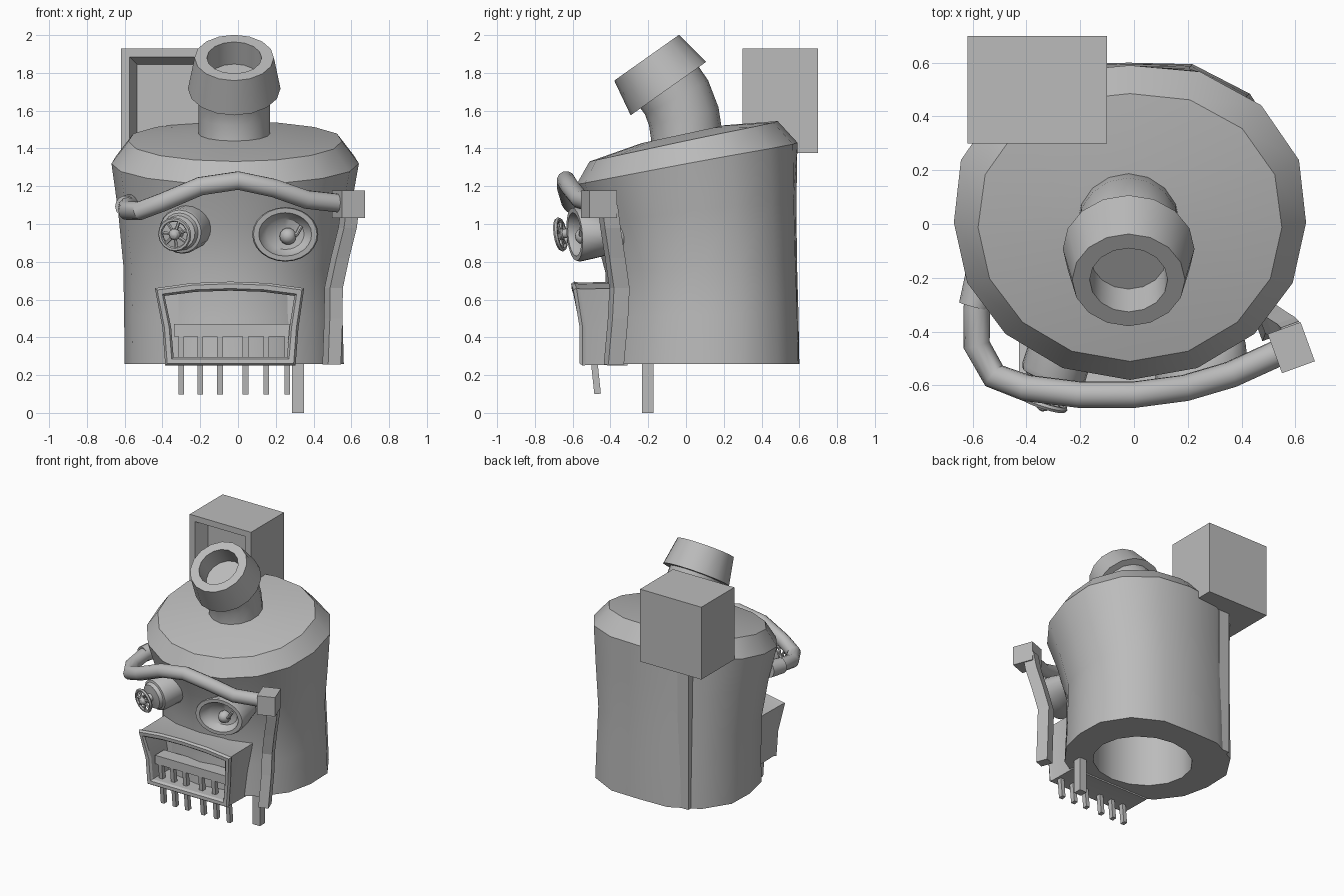
import bpy, bmesh, math
from mathutils import Vector, Matrix

cube = bpy.data.objects.get("Cube")
if cube:
    bpy.data.objects.remove(cube)

grey = bpy.data.materials.new("plain_grey")
grey.use_nodes = True
grey.diffuse_color = (0.5, 0.5, 0.5, 1)
grey.node_tree.nodes["Principled BSDF"].inputs["Base Color"].default_value = (0.5, 0.5, 0.5, 1)


def finish(name, bm, smooth=True):
    bmesh.ops.recalc_face_normals(bm, faces=bm.faces)
    mesh = bpy.data.meshes.new(name)
    bm.to_mesh(mesh)
    bm.free()
    mesh.materials.append(grey)
    ob = bpy.data.objects.new(name, mesh)
    bpy.context.collection.objects.link(ob)
    if smooth:
        bpy.ops.object.select_all(action='DESELECT')
        ob.select_set(True)
        bpy.context.view_layer.objects.active = ob
        bpy.ops.object.shade_smooth_by_angle(angle=math.radians(32))
    return ob


def loft(name, rings, smooth=True):
    """Skin a list of equal-length point rings and cap both ends."""
    bm = bmesh.new()
    loops = [[bm.verts.new(p) for p in ring] for ring in rings]
    n = len(loops[0])
    for a, b in zip(loops, loops[1:]):
        for i in range(n):
            j = (i + 1) % n
            bm.faces.new((a[i], a[j], b[j], b[i]))
    bm.faces.new(loops[0][::-1])
    bm.faces.new(loops[-1])
    return finish(name, bm, smooth)


def circle(n):
    return [(math.cos(t), math.sin(t)) for t in (2 * math.pi * i / n for i in range(n))]


def lathe(name, origin, axis, profile, n=20):
    """Turn (radius, height) pairs about an axis."""
    q = Vector(axis).to_track_quat('Z', 'Y')
    return loft(name, [[Vector(origin) + q @ Vector((r * c, r * s, h)) for c, s in circle(n)]
                       for r, h in profile])


def tube(name, path, radius, n=12):
    """Sweep a round section along a path."""
    pts = [Vector(p) for p in path]
    rings, q = [], None
    for i, p in enumerate(pts):
        d = (pts[min(i + 1, len(pts) - 1)] - pts[max(i - 1, 0)]).normalized()
        if q is None:
            q = d.to_track_quat('Z', 'Y')
        else:
            q = (q @ Vector((0, 0, 1))).rotation_difference(d) @ q
        rings.append([p + q @ Vector((radius * c, radius * s, 0)) for c, s in circle(n)])
    return loft(name, rings)


def box(name, centre, size, turn=0.0, tilt=0.0):
    bm = bmesh.new()
    bmesh.ops.create_cube(bm, size=1)
    m = (Matrix.Translation(centre) @ Matrix.Rotation(turn, 4, 'Z')
         @ Matrix.Rotation(tilt, 4, 'X') @ Matrix.Diagonal((*size, 1)))
    bmesh.ops.transform(bm, matrix=m, verts=bm.verts)
    return finish(name, bm, False)


# Body: drum flaring to the top, squarer at the back, slanted domed top, round well underneath
def oval(cx, cy, rx, ry, z, slope, square=0.0):
    ring = []
    for c, s in circle(16):
        k = 1 + square * abs(2 * c * s) if s > 0 else 1
        ring.append((cx + rx * c * k, cy + ry * s * k, z + slope * ry * s))
    return ring


loft("body", [
    oval(-.02, .07, .36, .33, .75, 0),
    oval(-.02, .07, .36, .33, .26, 0),
    oval(-.02, .08, .58, .52, .26, 0, .1),
    oval(-.025, .083, .578, .512, .52, .03, .095),
    oval(-.03, .08, .577, .507, .78, .07, .09),
    oval(-.02, .045, .615, .54, 1.07, .13, .075),
    oval(-.015, .005, .655, .585, 1.32, .19, .055),
    oval(-.015, -.013, .565, .498, 1.438, .215, .045),
    oval(-.015, -.013, .25, .22, 1.476, .215)])

# Chimney: bent pipe with a flared hollow collar
tube("chimney_pipe", [(-.02, .01, 1.3), (-.02, .005, 1.46), (-.02, -.012, 1.57),
                      (-.02, -.05, 1.67), (-.02, -.12, 1.77)], .19, 16)
lathe("chimney_collar", (-.02, -.093, 1.717), (0, -.577, .816),
      [(.245, 0), (.21, .2), (.145, .2), (.14, .06)], 16)


# Rear crate with a tapered recess facing forward, on a tall post
def panel(y, inset):
    x0, x1, z0, z1 = -.62 + inset, -.10 - inset, 1.375 + inset, 1.93 - inset
    return [(x0, y, z0), (x1, y, z0), (x1, y, z1), (x0, y, z1)]


loft("rear_crate", [panel(.7, 0), panel(.3, 0), panel(.3, .045), panel(.4, .085)], False)
box("rear_post", (-.36, .49, .825), (.09, .12, 1.13))

# Mouth: tapered hopper with a raised rim, a forward top lip and a recess reaching the body
OUTLINE = [(-.385, .25), (-.40, .45), (-.44, .66), (-.25, .687), (-.04, .695),
           (.16, .687), (.35, .66), (.32, .45), (.305, .25)]


def mouth_ring(sx, sz, front):
    ring = []
    for x, z in OUTLINE:
        px, pz = -.045 + (x + .045) * sx, .467 + (z - .467) * sz
        ring.append((px, front(px, pz), pz))
    return ring


def face(forward):
    return lambda x, z: -.545 - forward - (.045 - .1 * x * x if z > .6 else 0)


def rear(x, z):
    return -.31 + .1 * (z - .25)


loft("mouth_hopper", [
    mouth_ring(.97, 1, rear), mouth_ring(.97, .98, face(-.02)), mouth_ring(1, 1, face(.002)),
    mouth_ring(.97, .95, face(.018)), mouth_ring(.9, .84, face(.016)), mouth_ring(.87, .79, face(0)),
    mouth_ring(.87, .79, lambda x, z: -.35)])
box("mouth_shelf", (-.03, -.465, .437), (.62, .11, .065))
for i, x in enumerate((-.3, -.2, -.095, .04, .15, .26)):
    box(f"tooth_{i + 1}", (x, -.485, .262), (.03, .035, .325), 0, math.radians(6))

# Valve eye: stub barrel, stem and spoked hand wheel
VALVE = Vector((-.335, -.665, .945))
AIM = Vector((-.3, -.93, -.15)).normalized()
TURN = AIM.to_track_quat('Z', 'Y')
lathe("valve_barrel", VALVE, AIM, [(.12, -.32), (.122, -.12), (.115, -.1), (.1, -.095),
                                   (.09, -.07), (.03, -.06), (.02, 0)])
lathe("valve_hub", VALVE, AIM, [(.012, -.03), (.03, -.012), (.032, .005), (.02, .025), (.006, .032)], 10)


def wheel_point(angle, radius):
    return VALVE + TURN @ Vector((radius * math.cos(angle), radius * math.sin(angle), 0))


bm = bmesh.new()
N, M = 16, 6
grid = []
for i in range(N):
    a = 2 * math.pi * i / N
    grid.append([bm.verts.new(wheel_point(a, .08 + .012 * c) + AIM * .012 * s) for c, s in circle(M)])
for i in range(N):
    for j in range(M):
        k, l = (i + 1) % N, (j + 1) % M
        bm.faces.new((grid[i][j], grid[k][j], grid[k][l], grid[i][l]))
finish("valve_wheel_rim", bm)
for i in range(7):
    a = 2 * math.pi * i / 7 + .3
    tube(f"valve_spoke_{i + 1}", [wheel_point(a, .015), wheel_point(a, .08)], .009, 6)

# Gauge eye: oval cup cut at a slant, with a ball and a small lever
GAUGE = Vector((.25, -.585, .945))


def gauge_ring(rx, rz, depth, slant=1.0):
    return [GAUGE + Vector((rx * c, depth + slant * (.25 * rx * c - .08 * rz * s), rz * s))
            for c, s in circle(24)]


loft("gauge_barrel", [
    gauge_ring(.13, .08, .27, .3), gauge_ring(.165, .125, .1), gauge_ring(.175, .144, .012),
    gauge_ring(.168, .14, -.005), gauge_ring(.14, .115, -.005), gauge_ring(.13, .106, .02),
    gauge_ring(.1, .08, .05), gauge_ring(.03, .025, .065)])
PUPIL = GAUGE + Vector((.015, 0, -.01))
lathe("gauge_ball", PUPIL + Vector((0, .04, 0)), (0, -1, -.1),
      [(.042, -.02), (.045, 0), (.036, .025), (.02, .038), (.005, .042)], 14)
tube("gauge_lever", [PUPIL + Vector(p) for p in ((0, .025, 0), (.045, .03, .01), (.07, .035, .055))],
     .012, 8)

# Brow: bent hose from the side of the body to the arm block
tube("brow_hose", [(-.57, -.2, 1.1), (-.585, -.32, 1.09), (-.585, -.45, 1.07), (-.52, -.565, 1.07),
                   (-.4, -.61, 1.115), (-.2, -.635, 1.2), (0, -.635, 1.23), (.19, -.61, 1.19),
                   (.36, -.56, 1.13), (.58, -.46, 1.105)], .05, 12)
lathe("hose_socket", (-.565, -.19, 1.1), (-.25, -.96, -.06), [(.062, 0), (.057, .12), (.045, .12)], 14)

# Arm: square bar bent down the side, topped by a block
TWIST = math.radians(20)
box("arm_block", (.585, -.46, 1.105), (.13, .155, .145), TWIST)
rot = Matrix.Rotation(TWIST, 3, 'Z')
rings = []
for p in ((.595, -.415, 1.1), (.58, -.4, .98), (.54, -.375, .82), (.506, -.352, .66),
          (.505, -.36, .5), (.496, -.382, .255)):
    rings.append([Vector(p) + rot @ Vector((x * .036, y * .044, 0))
                  for x, y in ((-1, -1), (1, -1), (1, 1), (-1, 1))])
loft("arm_bar", rings, False)

# Single support leg
box("support_leg", (.318, -.202, .2), (.062, .062, .4))
